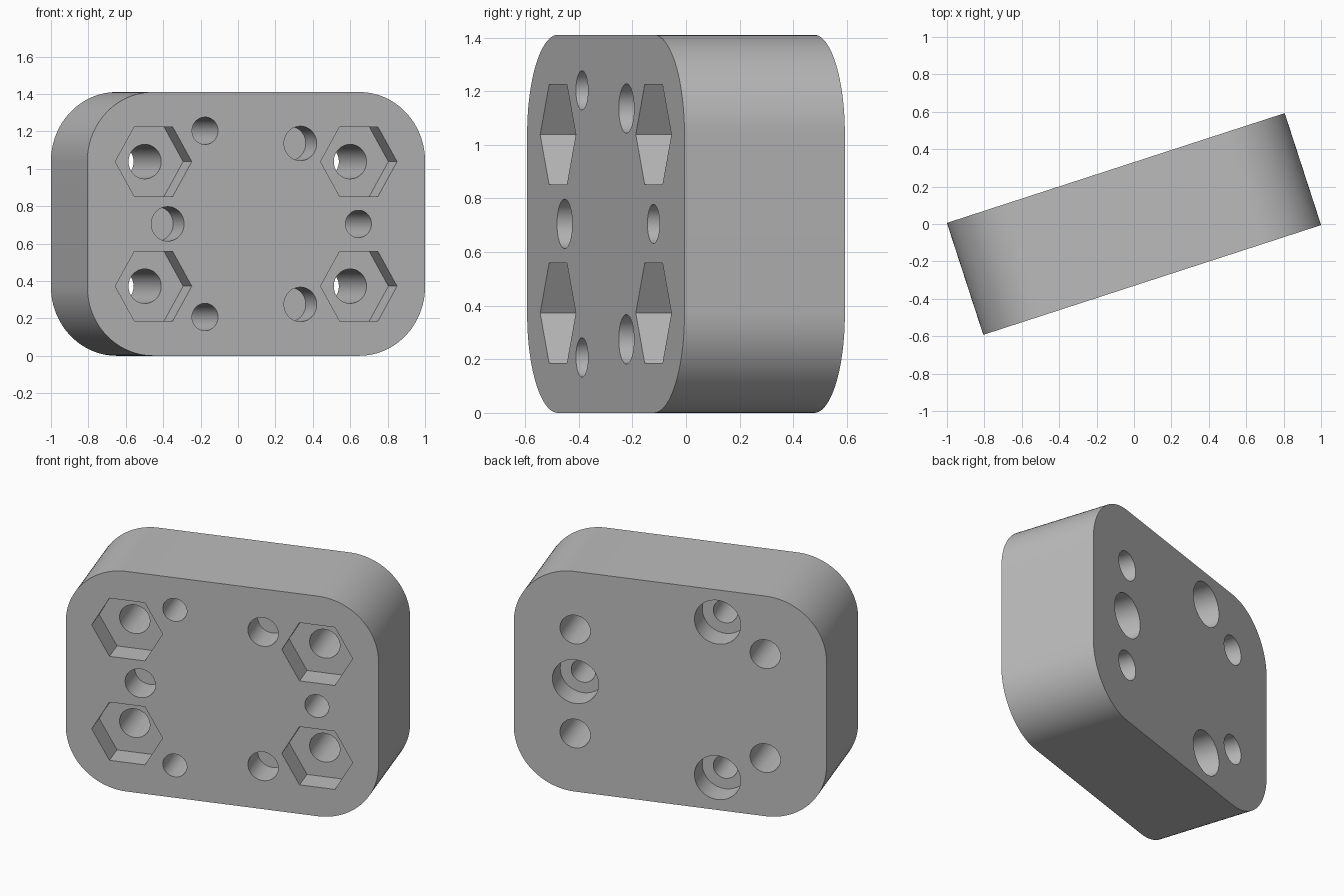
import bpy, bmesh
from math import cos, sin, pi, radians

cube = bpy.data.objects.get("Cube")
if cube:
    bpy.data.objects.remove(cube, do_unlink=True)

WIDTH, DEPTH, HEIGHT, CORNER = 1.899, 0.629, 1.41, 0.37
FRONT, BACK, MID = -DEPTH / 2, DEPTH / 2, HEIGHT / 2
OVER = 0.05  # how far cutters stick out of the faces

grey = bpy.data.materials.new("plain grey")
grey.use_nodes = True
grey.diffuse_color = (0.5, 0.5, 0.5, 1)
grey.node_tree.nodes["Principled BSDF"].inputs["Base Color"].default_value = (0.5, 0.5, 0.5, 1)


def prism(name, outline, y0, y1):
    """Extrude an x-z outline from y0 to y1."""
    bm = bmesh.new()
    face = bm.faces.new([bm.verts.new((x, y0, z)) for x, z in outline])
    new = bmesh.ops.extrude_face_region(bm, geom=[face])["geom"]
    verts = [g for g in new if isinstance(g, bmesh.types.BMVert)]
    bmesh.ops.translate(bm, verts=verts, vec=(0, y1 - y0, 0))
    bmesh.ops.recalc_face_normals(bm, faces=bm.faces)
    mesh = bpy.data.meshes.new(name)
    bm.to_mesh(mesh)
    bm.free()
    mesh.materials.append(grey)
    obj = bpy.data.objects.new(name, mesh)
    bpy.context.collection.objects.link(obj)
    return obj


def ring(x, z, radius, sides=64):
    return [(x + radius * cos(2 * pi * i / sides), z + radius * sin(2 * pi * i / sides))
            for i in range(sides)]


# Block with large rounded corners
outline = []
for k, (sx, sz) in enumerate([(1, 1), (-1, 1), (-1, -1), (1, -1)]):
    cx, cz = sx * (WIDTH / 2 - CORNER), MID + sz * (MID - CORNER)
    for i in range(25):
        a = pi / 2 * (k + i / 24)
        outline.append((cx + CORNER * cos(a), cz + CORNER * sin(a)))
block = prism("mounting_block", outline, FRONT, BACK)

cutters = []


def cut(name, shape, y0, y1):
    obj = prism(name, shape, y0, y1)
    obj.hide_render = True
    cutters.append(obj)


# Four through bolt holes with hexagonal nut pockets in front
for x in (-0.577, 0.577):
    for z in (MID - 0.333, MID + 0.333):
        cut("nut_pocket", ring(x, z, 0.215, 6), FRONT - OVER, FRONT + 0.15)
        cut("bolt_hole", ring(x, z, 0.092), FRONT - OVER, BACK + OVER)

# Three screw holes counterbored from the back, three blind holes in front
for i in range(3):
    a = 2 * pi * i / 3
    x, z = 0.575 * cos(a), MID + 0.575 * sin(a)
    cut("screw_hole", ring(x, z, 0.073), FRONT - OVER, BACK + OVER)
    cut("counterbore", ring(x, z, 0.14), BACK - 0.155, BACK + OVER)
    x, z = 0.497 * cos(a + pi), MID + 0.497 * sin(a + pi)
    cut("blind_hole", ring(x, z, 0.092), FRONT - OVER, FRONT + 0.19)

# Cut everything out of the block, then drop the cutters
bpy.ops.object.select_all(action="DESELECT")
bpy.context.view_layer.objects.active = block
block.select_set(True)
for cutter in cutters:
    mod = block.modifiers.new(cutter.name, "BOOLEAN")
    mod.operation, mod.solver, mod.object = "DIFFERENCE", "EXACT", cutter
    bpy.ops.object.modifier_apply(modifier=mod.name)
for cutter in cutters:
    bpy.data.objects.remove(cutter, do_unlink=True)

bpy.ops.object.shade_smooth_by_angle(angle=radians(30))
block.rotation_euler.z = radians(18)
